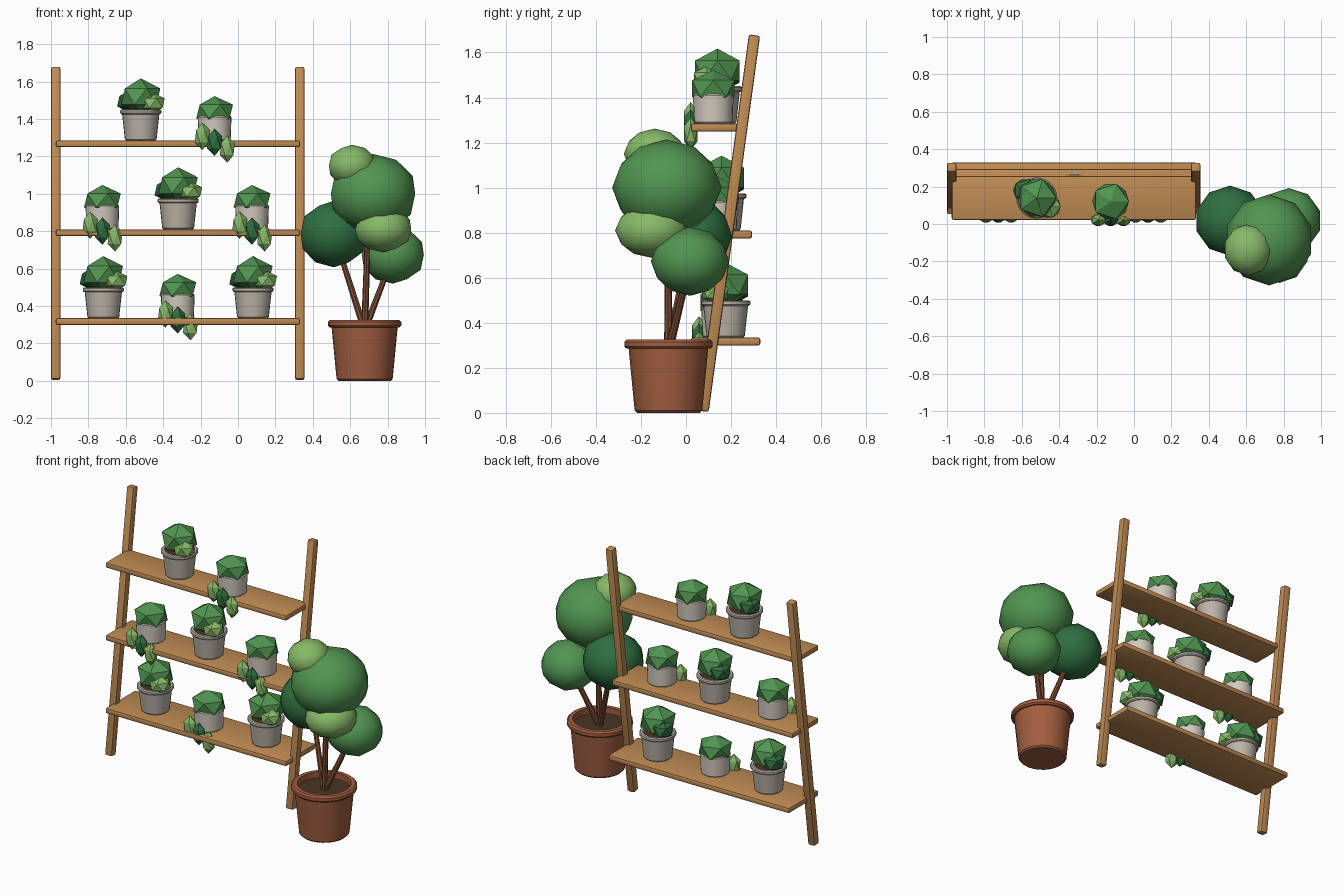
import bpy, bmesh, math
from mathutils import Vector

if "Cube" in bpy.data.objects:
    bpy.data.objects.remove(bpy.data.objects["Cube"])


def material(name, r, g, b):
    m = bpy.data.materials.new(name)
    m.diffuse_color = [(c / 255) ** 2.2 for c in (r, g, b)] + [1]
    m.use_nodes = True
    m.node_tree.nodes["Principled BSDF"].inputs["Base Color"].default_value = m.diffuse_color
    return m


WOOD = material("wood", 190, 138, 84)
CLAY = material("terracotta", 160, 94, 66)
POT = material("stone_grey", 186, 178, 167)
PALE = material("pale_stone", 208, 200, 188)
SOIL = material("soil", 74, 56, 42)
STEM = material("stem_brown", 122, 76, 54)
MID = material("mid_green", 82, 148, 82)
DARK = material("dark_green", 50, 110, 66)
LIGHT = material("light_green", 134, 184, 104)


def finish(bm, name, mat, loc=(0, 0, 0), smooth=True):
    me = bpy.data.meshes.new(name)
    bmesh.ops.recalc_face_normals(bm, faces=bm.faces)
    bm.to_mesh(me)
    bm.free()
    ob = bpy.data.objects.new(name, me)
    bpy.context.collection.objects.link(ob)
    ob.location = loc
    me.materials.append(mat)
    if smooth:
        bpy.ops.object.select_all(action='DESELECT')
        bpy.context.view_layer.objects.active = ob
        ob.select_set(True)
        bpy.ops.object.shade_smooth_by_angle(angle=math.radians(35))
    return ob


def box(name, size, loc, bevel, tilt=0.0):
    bm = bmesh.new()
    bmesh.ops.create_cube(bm, size=1)
    bmesh.ops.scale(bm, vec=size, verts=bm.verts)
    bmesh.ops.bevel(bm, geom=bm.edges[:], offset=bevel, segments=2,
                    profile=0.5, affect='EDGES')
    ob = finish(bm, name, WOOD, loc)
    ob.rotation_euler.x = tilt
    return ob


def lathe(name, profile, mat, loc, sides=24):
    bm = bmesh.new()
    vs = [bm.verts.new((r, 0, z)) for r, z in profile]
    es = [bm.edges.new(p) for p in zip(vs, vs[1:])]
    bmesh.ops.spin(bm, geom=vs + es, cent=(0, 0, 0), axis=(0, 0, 1),
                   angle=2 * math.pi, steps=sides, use_duplicate=False)
    bmesh.ops.remove_doubles(bm, verts=bm.verts, dist=1e-4)
    return finish(bm, name, mat, loc)


def blob(name, mat, loc, radii, level=1):
    bm = bmesh.new()
    bmesh.ops.create_icosphere(bm, subdivisions=level, radius=1)
    bmesh.ops.scale(bm, vec=radii, verts=bm.verts)
    return finish(bm, name, mat, loc, smooth=level > 1)


def stem(name, a, b, r0, r1):
    a, b = Vector(a), Vector(b)
    bm = bmesh.new()
    bmesh.ops.create_cone(bm, cap_ends=True, segments=8, radius1=r0,
                          radius2=r1, depth=(b - a).length)
    ob = finish(bm, name, STEM, (a + b) / 2, smooth=False)
    ob.rotation_euler = (b - a).to_track_quat('Z', 'Y').to_euler()


def rimmed_pot(name, mat, loc, base, rim, h, band, t):
    """Tapered hollow pot with a rounded rim band and a soil disc."""
    neck = rim - t * 0.75
    e = band * 0.25
    lathe(name, [(0, 0), (base - e, 0), (base, e), (neck, h - band),
                 (rim - e, h - band), (rim, h - band + e), (rim, h - e),
                 (rim - e, h), (rim - t - e, h), (rim - t - e, h - band * 1.2),
                 (0, h - band * 1.2)], mat, loc)
    lathe(name + "_soil", [(0, h - band), (rim - t - e, h - band),
                           (rim - t - e, h - band * 1.2)], SOIL, loc)


def bushy_plant(x, y, z):
    rimmed_pot("bushy_pot", POT, (x, y, z), 0.085, 0.11, 0.165, 0.025, 0.014)
    blob("bushy_crown", MID, (x, y, z + 0.235), (0.117, 0.117, 0.097))
    blob("bushy_light_clump", LIGHT, (x + 0.066, y - 0.045, z + 0.2), (0.07, 0.07, 0.056))
    blob("bushy_dark_clump", DARK, (x - 0.06, y + 0.04, z + 0.21), (0.074, 0.07, 0.062))


def trailing_plant(x, y, z):
    lathe("trailing_pot", [(0, 0), (0.08, 0), (0.086, 0.006), (0.09, 0.124),
                           (0.086, 0.13), (0.078, 0.13), (0.078, 0.11), (0, 0.11)],
          PALE, (x, y, z))
    blob("trailing_crown", MID, (x, y, z + 0.155), (0.11, 0.11, 0.082))
    for dx, dz, m in ((-0.066, 0.022, LIGHT), (0, -0.01, DARK), (0.068, -0.046, LIGHT)):
        blob("trailing_leaf", m, (x + dx, y - 0.1, z + dz), (0.045, 0.036, 0.073))


# leaning posts
tilt = math.atan2(0.224, 1.64)
for x in (-0.975, 0.33):
    box("post", (0.05, 0.05, 1.685), (x, 0.19, 0.842), 0.01, -tilt)

# shelves, deeper towards the floor, with their plants (kind, x)
shelves = [
    (1.285, 0.256, (("b", -0.52), ("t", -0.125))),
    (0.81, 0.293, (("t", -0.725), ("b", -0.32), ("t", 0.075))),
    (0.335, 0.33, (("b", -0.72), ("t", -0.322), ("b", 0.08))),
]
for top, back, plants in shelves:
    front = 0.022
    cy = (front + back) / 2
    box("shelf", (1.306, back - front, 0.036), (-0.3215, cy, top - 0.018), 0.01)
    for kind, x in plants:
        if kind == "b":
            bushy_plant(x, cy, top)
        else:
            trailing_plant(x, cy - 0.018, top)

# floor plant
PX, PY = 0.677, -0.078
rimmed_pot("floor_pot", CLAY, (PX, PY, 0), 0.15, 0.196, 0.325, 0.04, 0.026)
for end in ((0.515, 0.02, 0.78), (0.70, -0.08, 0.98), (0.83, 0.02, 0.67)):
    stem("floor_stem", (PX, PY, 0.27), end, 0.019, 0.014)
for name, m, loc, radii in (
        ("main_foliage", MID, (0.722, -0.085, 1.0), (0.237, 0.243, 0.213)),
        ("left_foliage", DARK, (0.513, 0.018, 0.785), (0.187, 0.187, 0.178)),
        ("right_foliage", MID, (0.828, 0.018, 0.673), (0.174, 0.174, 0.153)),
        ("front_foliage", LIGHT, (0.777, -0.15, 0.81), (0.157, 0.165, 0.122)),
        ("top_foliage", LIGHT, (0.61, -0.138, 1.15), (0.13, 0.138, 0.112))):
    blob(name, m, loc, radii, level=2)
